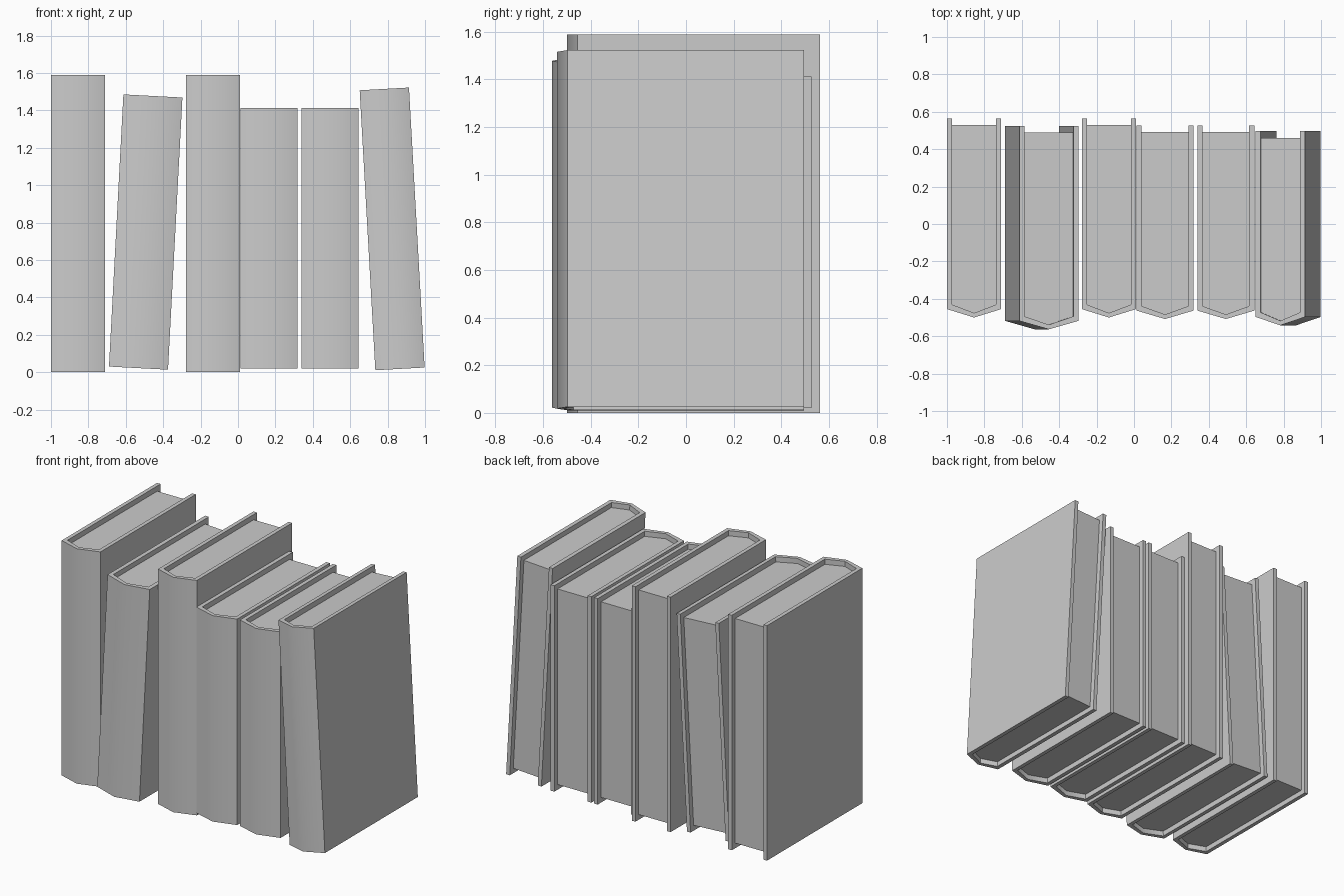
import bpy, bmesh
from math import radians

cube = bpy.data.objects.get("Cube")
if cube:
    bpy.data.objects.remove(cube, do_unlink=True)

grey = bpy.data.materials.new("plain_grey")
grey.use_nodes = True
grey.diffuse_color = (0.6, 0.6, 0.6, 1)
grey.node_tree.nodes["Principled BSDF"].inputs["Base Color"].default_value = (0.6, 0.6, 0.6, 1)

BOARD = 0.027     # cover thickness
RECESS = 0.035    # how far the pages sit inside the cover
BULGE = 0.045     # how far the spine stands out


def prism(name, outline, z0, z1, place, tilt):
    """Extrude a plan outline from z0 to z1, then lean it sideways."""
    bm = bmesh.new()
    base = bm.faces.new([bm.verts.new((x, y, z0)) for x, y in outline])
    top = bmesh.ops.extrude_face_region(bm, geom=[base], use_keep_orig=True)
    bmesh.ops.translate(bm, vec=(0, 0, z1 - z0),
                        verts=[v for v in top["geom"] if isinstance(v, bmesh.types.BMVert)])
    bmesh.ops.recalc_face_normals(bm, faces=bm.faces)
    mesh = bpy.data.meshes.new(name)
    bm.to_mesh(mesh)
    bm.free()
    mesh.materials.append(grey)
    obj = bpy.data.objects.new(name, mesh)
    obj.location = place
    obj.rotation_euler.y = radians(tilt)
    bpy.context.collection.objects.link(obj)
    bpy.ops.object.select_all(action="DESELECT")
    obj.select_set(True)
    bpy.context.view_layer.objects.active = obj
    bpy.ops.object.shade_smooth_by_angle(angle=radians(40))


def wrap(half, back, front):
    """Open outline running down one board, round the spine and up the other."""
    shoulder = front + BULGE
    return [(-half, back), (-half, shoulder), (0, front), (half, shoulder), (half, back)]


def book(name, x, z, width, height, front, back, tilt=0):
    half = width / 2
    outer = wrap(half, back, front)
    inner = wrap(half - BOARD, back, front + BOARD * 0.9)
    pages = wrap(half - BOARD, back - RECESS, front + BOARD * 0.9)
    place = (x, 0, z)
    prism(name + "_cover", outer + inner[::-1], 0, height, place, tilt)
    prism(name + "_pages", pages, RECESS, height - RECESS, place, tilt)


# Row of books, left to right as seen from the front
book("tall_book_a", -0.855, 0.0, 0.29, 1.588, -0.5, 0.563)
book("leaning_wide_book", -0.532, 0.022, 0.316, 1.457, -0.563, 0.524, 3.03)
book("tall_book_b", -0.134, 0.0, 0.29, 1.588, -0.5, 0.563)
book("short_book_a", 0.166, 0.02, 0.304, 1.392, -0.508, 0.527)
book("short_book_b", 0.491, 0.02, 0.304, 1.392, -0.508, 0.527)
book("leaning_thin_book", 0.866, 0.018, 0.264, 1.499, -0.542, 0.496, -3.2)
